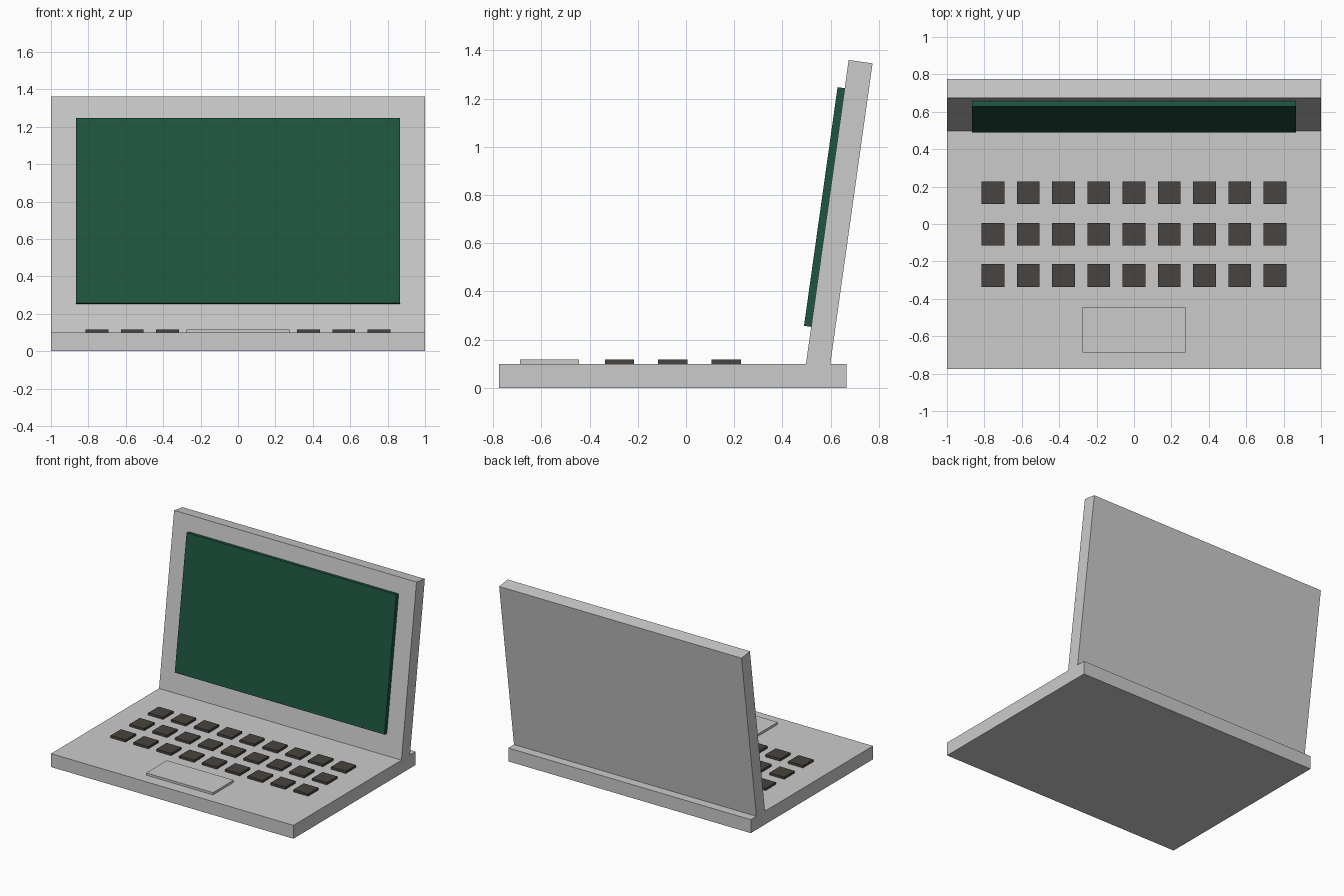
import bpy, math
from mathutils import Matrix, Vector

if "Cube" in bpy.data.objects:
    bpy.data.objects.remove(bpy.data.objects["Cube"])

TILT = math.radians(-8)


def material(name, rgb):
    m = bpy.data.materials.new(name)
    m.diffuse_color = (*rgb, 1)
    m.use_nodes = True
    m.node_tree.nodes["Principled BSDF"].inputs["Base Color"].default_value = m.diffuse_color
    return m


def box(name, lo, hi, mat=None):
    """Box between two corners, with its origin at its own centre."""
    lo, hi = Vector(lo), Vector(hi)
    bpy.ops.mesh.primitive_cube_add(size=1, location=(lo + hi) / 2)
    ob = bpy.context.object
    ob.name = ob.data.name = name
    ob.data.transform(Matrix.Diagonal((*(hi - lo), 1)))
    if mat:
        ob.data.materials.append(mat)
    return ob


screen_green = material("screen_green", (0.013, 0.09, 0.05))
key_dark = material("key_dark", (0.065, 0.057, 0.05))

# Base slab and trackpad
box("base", (-1, -0.775, 0), (1, 0.665, 0.1))
box("trackpad", (-0.275, -0.688, 0.1), (0.275, -0.444, 0.117))

# Lid and screen, built upright around the lid's front bottom edge, then leaned back
hinge = Matrix.Translation((0, 0.494, 0.073)) @ Matrix.Rotation(TILT, 4, 'X')
lid = box("lid", (-1, 0, 0), (1, 0.1, 1.3))
screen = box("screen", (-0.865, -0.03, 0.182), (0.865, 0, 1.182), screen_green)
for part in (lid, screen):
    part.matrix_world = hinge @ Matrix.Translation(part.location)

# Keyboard: three rows of nine keys sharing one mesh
KEY, PITCH_X, PITCH_Y = 0.122, 0.1885, 0.2215
key_mesh = None
for row in range(3):
    for col in range(9):
        x = (col - 4) * PITCH_X
        y = 0.167 - row * PITCH_Y
        if key_mesh is None:
            h = KEY / 2
            key = box("key", (x - h, y - h, 0.1), (x + h, y + h, 0.117), key_dark)
            key_mesh = key.data
        else:
            key = bpy.data.objects.new("key", key_mesh)
            key.location = (x, y, 0.1085)
            bpy.context.collection.objects.link(key)
        key.name = f"key_row{row + 1}_{col + 1}"
